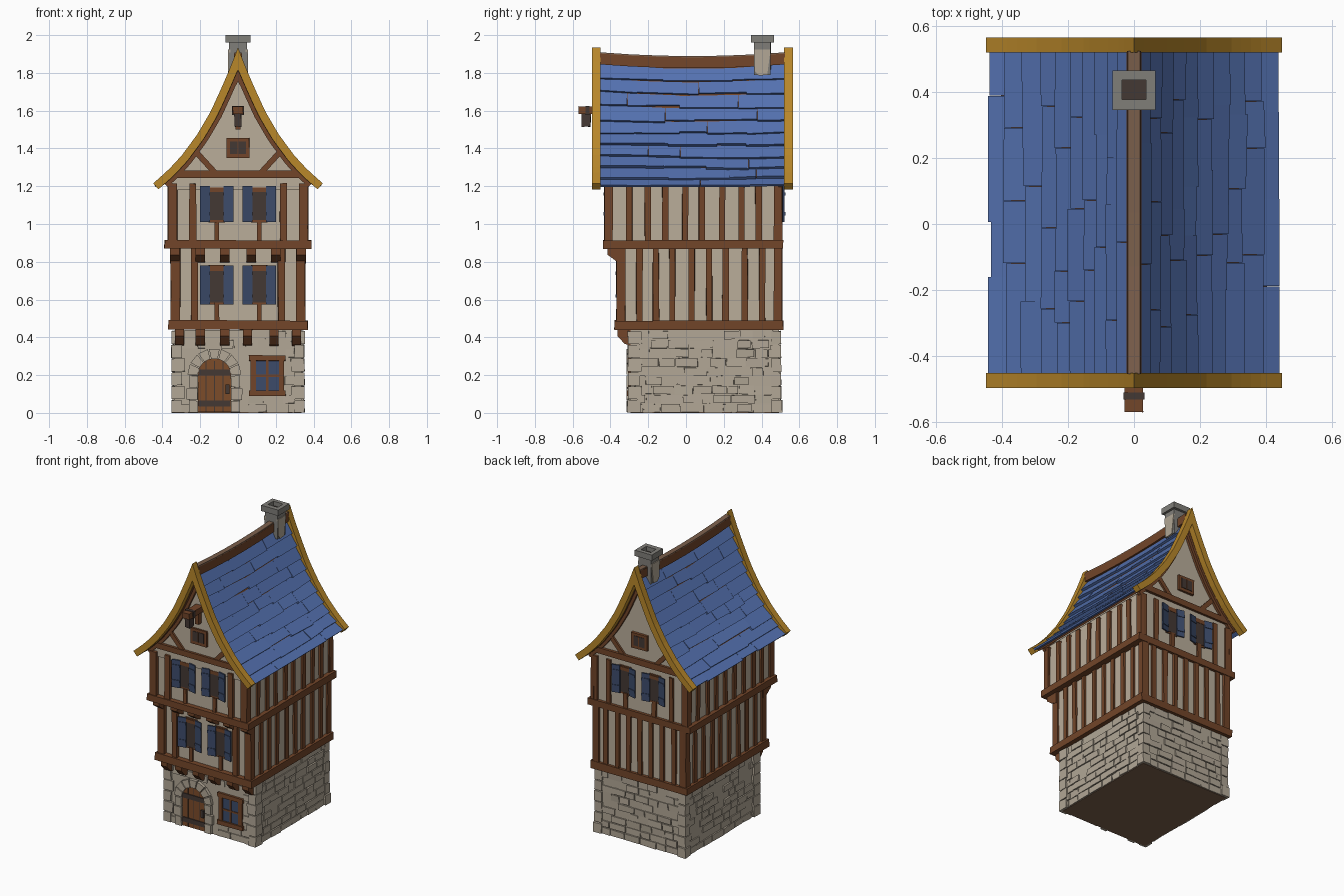
import bpy, bmesh, math, random
from mathutils import Vector

if "Cube" in bpy.data.objects:
    bpy.data.objects.remove(bpy.data.objects["Cube"])

rng = random.Random(7)


def mat(name, r, g, b):
    m = bpy.data.materials.new(name)
    lin = [((c / 255 + 0.055) / 1.055) ** 2.4 for c in (r, g, b)]
    m.diffuse_color = (*lin, 1)
    m.use_nodes = True
    m.node_tree.nodes["Principled BSDF"].inputs["Base Color"].default_value = m.diffuse_color
    return m


ROOF = mat("roof blue", 84, 113, 176)
SHUT = mat("shutter blue", 60, 75, 106)
GOLD = mat("gold trim", 184, 135, 42)
WOOD = mat("timber brown", 114, 69, 41)
DOOR = mat("door wood", 124, 76, 42)
PLAS = mat("plaster", 186, 173, 154)
STON = mat("stone", 178, 167, 150)
EARTH = mat("weathered wood", 124, 96, 76)
IRON = mat("dark iron", 68, 56, 52)
GREY = mat("chimney grey", 128, 126, 121)
parts = {}


def get(name, m):
    return parts.setdefault(name, (bmesh.new(), m))[0]


def hexa(name, m, p):
    """Solid from 8 corners: 4 of one end loop, then 4 of the other."""
    bm = get(name, m)
    v = [bm.verts.new(q) for q in p]
    for f in ((0, 1, 2, 3), (7, 6, 5, 4), (0, 4, 5, 1), (1, 5, 6, 2), (2, 6, 7, 3), (3, 7, 4, 0)):
        bm.faces.new([v[i] for i in f])


def box(name, m, x0, x1, y0, y1, z0, z1, j=0.0):
    p = [(x, y, z) for z in (z0, z1) for x, y in ((x0, y0), (x1, y0), (x1, y1), (x0, y1))]
    hexa(name, m, [[c + rng.uniform(-j, j) for c in q] for q in p])


def prism(name, m, pts, axis, a, b):
    """Extrude a 2D outline along an axis from a to b."""
    bm = get(name, m)

    def put(p, t):
        return {'x': (t, p[0], p[1]), 'y': (p[0], t, p[1]), 'z': (p[0], p[1], t)}[axis]
    r0 = [bm.verts.new(put(p, a)) for p in pts]
    r1 = [bm.verts.new(put(p, b)) for p in pts]
    n = len(pts)
    bm.faces.new(r0)
    bm.faces.new(r1[::-1])
    for i in range(n):
        bm.faces.new((r0[i], r1[i], r1[(i + 1) % n], r0[(i + 1) % n]))


def beam(name, m, a, b, w, y0, y1):
    """Straight timber between two points of an xz plane."""
    a, b = Vector(a), Vector(b)
    d = (b - a).normalized()
    n = Vector((-d.y, d.x)) * w / 2
    prism(name, m, [a + n, b + n, b - n, a - n], 'y', y0, y1)


# Curved roof profile, with an inward offset
PROF = [Vector(p) for p in ((0, 1.935), (.04, 1.83), (.09, 1.715), (.145, 1.595),
                            (.215, 1.475), (.30, 1.36), (.37, 1.285), (.449, 1.215))]
SEG = [(b - a).length for a, b in zip(PROF, PROF[1:])]


def roof_pt(s, d):
    t = s * sum(SEG)
    for i, l in enumerate(SEG):
        if t <= l or i == len(SEG) - 1:
            break
        t -= l
    u = (PROF[i + 1] - PROF[i]) / SEG[i]
    p = PROF[i] + u * t
    ahead, back = PROF[min(i + 2, 7)] - PROF[i], PROF[i + 1] - PROF[max(i - 1, 0)]
    k = t / SEG[i]
    g = (back.normalized() * (1 - k) + ahead.normalized() * k).normalized()
    return p + Vector((g.y, -g.x)) * d


def half_line(d, end=1.0):
    pts = [roof_pt(end * i / 20, d) for i in range(21)]
    return [Vector((0, 1.935 - d / .356))] + [p for p in pts if p.x > .012]


def band(name, m, d0, d1, y0, y1, end=1.0):
    out, inn = half_line(d0, end), half_line(d1, end)
    for s in (1, -1):
        prism(name, m, [(s * p.x, p.y) for p in out + inn[::-1]], 'y', y0, y1)


def sag(y, amount):
    return -amount * max(0, 1 - ((y - .035) / .49) ** 2)


# Ground floor: stone core, bricks on four sides, corner stones
box("stone_core", STON, -.337, .337, -.293, .492, .004, .44)
box("underside", EARTH, -.337, .337, -.293, .492, 0, .004)


def bricks(u0, u1, put, skip=()):
    for r in range(9):
        z0, z1 = r * .0485 + .003, (r + 1) * .0485 - .003
        u = u0 - rng.uniform(0, .05)
        while u < u1:
            e = u + rng.uniform(.06, .13)
            a, b = max(u, u0), min(e - .005, u1)
            hit = any(b > k[0] and a < k[1] and z1 > k[2] and z0 < k[3] for k in skip)
            if b - a > .012 and not hit and rng.random() > .05 + .045 * r:
                put(a, b, z0, z1, rng.uniform(.007, .012))
            u = e


for s in (-1, 1):
    bricks(-.26, .46, lambda a, b, c, d, t: box(
        "side_bricks", STON, s * .33, s * (.335 + t), a, b, c, d, .002))
bricks(-.3, .3, lambda a, b, c, d, t: box("back_bricks", STON, a, b, .485, .49 + t, c, d, .002))
bricks(-.3, .3, lambda a, b, c, d, t: box("front_bricks", STON, a, b, -.29 - t, -.285, c, d, .002),
       ((-.255, .005, 0, .33), (.07, .24, .1, .3)))
for s in (-1, 1):
    for i in range(6):
        w = .07 if i % 2 else .055
        z0, z1 = max(.002, i * .073), i * .073 + .068
        box("corner_stones", STON, s * .352, s * (.352 - w), -.308, -.27 + w / 2, z0, z1, .002)
        o = .006 if i == 0 else 0
        box("corner_stones", STON, s * (.346 + o), s * .29, .45, .503 + o, z0, z1, .002)

# Arched door with stone surround
DX, R, SP = -.125, .088, .2
arc = [(DX + R * math.cos(math.pi * i / 10), SP + R * math.sin(math.pi * i / 10)) for i in range(11)]
prism("door", DOOR, [(DX + R, .004)] + arc + [(DX - R, .004)], 'y', -.301, -.285)
for x in (-.17, -.125, -.08):
    box("door_grooves", IRON, x - .002, x + .002, -.303, -.3, .005, .275)
for z in (.05, .215):
    box("door_straps", IRON, DX - .085, DX + .085, -.307, -.3, z - .016, z + .016)
box("door_handle", IRON, -.066, -.045, -.315, -.3, .1, .15)
for i in range(7):
    a0, a1 = math.pi * (i + .06) / 7, math.pi * (i + .94) / 7
    prism("door_arch", STON, [(DX + r * math.cos(a), SP + r * math.sin(a)) for r, a in
                              ((R, a0), (.142, a0), (.142, a1), (R, a1))], 'y', -.314, -.285)
for s in (-1, 1):
    for i in range(3):
        box("door_jambs", STON, DX + s * R, DX + s * (.135 + .012 * (i % 2)), -.314, -.285,
            .003 + i * .066, .064 + i * .066, .002)

# Ground floor window
box("shop_glass", SHUT, .075, .235, -.3, -.285, .11, .285)
for x, w in ((.08, .014), (.155, .006), (.23, .014)):
    box("shop_frame", WOOD, x - w, x + w, -.306, -.285, .11, .285)
box("shop_frame", WOOD, .08, .23, -.304, -.285, .19, .202)
box("shop_frame", WOOD, .058, .252, -.31, -.285, .275, .305, .002)
box("shop_frame", WOOD, .058, .252, -.312, -.285, .09, .118, .002)

# Upper floors: plaster blocks, floor beams, jetty brackets
box("first_floor_wall", PLAS, -.343, .343, -.34, .495, .45, .88)
box("second_floor_wall", PLAS, -.358, .358, -.405, .495, .88, 1.2)
box("first_floor_beam", WOOD, -.368, .368, -.38, .515, .44, .49, .003)
box("second_floor_beam", WOOD, -.388, .388, -.44, .515, .87, .915, .003)
for y, zt, xs in ((-.295, .442, (-.31, -.2, -.07, .05, .19, .31)),
                  (-.34, .872, (-.335, -.2, -.07, .07, .2, .335))):
    h, d = (.09, .068) if zt < .5 else (.08, .075)
    for x in xs:
        prism("jetty_brackets", WOOD, [(y + .01, zt), (y - d, zt), (y - d, zt - .035),
                                       (y - .03, zt - h * .85), (y + .01, zt - h)], 'x', x - .024, x + .024)

# Wall studs on sides, back and front
for hw, yf, z0, z1, xf in ((.343, -.355, .485, .875, .23), (.358, -.42, .91, 1.215, .24)):
    for s in (-1, 1):
        for i in range(10):
            y = yf + .012 + (.475 - yf) * i / 9 + rng.uniform(-.008, .008) * (0 < i < 9)
            w = .022 if i in (0, 9) else .016
            box("side_studs", WOOD, s * (hw - .01), s * (hw + .012), y - w, y + w, z0, z1, .003)
        box("corner_posts", WOOD, s * (hw + .012), s * (hw - .036), yf - .014, yf + .03, z0, z1, .002)
        box("corner_posts", WOOD, s * (hw + .012), s * (hw - .036), .47, .51, z0, z1, .002)
        box("front_studs", WOOD, s * (xf - .018), s * (xf + .018), yf - .01, yf + .03, z0, z1, .003)
        box("front_studs", WOOD, s * .1, s * .125, yf, yf + .03, z0, z0 + .1, .002)
    for x in ((-.26, -.17, -.085, 0, .085, .17, .26) if yf > -.4 else (-.24, -.11, .11, .24)):
        top = z1 if yf > -.4 or abs(x) > .2 else 1.02
        box("back_studs", WOOD, x - .016, x + .016, .485, .508, z0, top, .003)


# Shuttered windows
def window(xc, z0, z1, y, s):
    box("window_frame", WOOD, xc - .044, xc + .044, y, y + s * .008, z0 - .012, z1 + .012)
    box("window_pane", IRON, xc - .036, xc + .036, y, y + s * .011, z0, z1)
    box("window_bar", WOOD, xc - .036, xc + .036, y, y + s * .013, z1 - .02, z1 + .004)
    for k in (-1, 1):
        a, b = (xc + k * .035, y + s * .008), (xc + k * .088, y + s * .02)
        prism("shutters", SHUT, [a, b, (b[0], b[1] + s * .009), (a[0], a[1] + s * .009)], 'z', z0 - .01, z1 + .01)
        for z in (z0 + .025, z1 - .04):
            prism("shutter_rails", SHUT, [a, b, (b[0], b[1] + s * .013), (a[0], a[1] + s * .013)], 'z', z, z + .018)


for x in (-.113, .113):
    window(x, .585, .77, -.34, -1)
    window(x, 1.02, 1.19, -.405, -1)
    window(x, 1.02, 1.19, .493, 1)

# Gables: attic wall, tie beam, braces, small window, rake trim
line = [p for p in half_line(.05) if p.x < .358]
prism("attic_wall", PLAS, [(.358, 1.18)] + [(p.x, p.y) for p in line[::-1]] +
      [(-p.x, p.y) for p in line[1:]] + [(-.358, 1.18)], 'y', -.415, .495)
for y, s in ((-.415, -1), (.495, 1)):
    def at(t):
        return sorted((y - s * .005, y + s * t))
    box("gable_tie_beam", WOOD, -.335, .335, *at(.019), 1.243, 1.283, .002)
    for k in (-1, 1):
        beam("gable_braces", WOOD, (k * .235, 1.395), (k * .125, 1.275), .03, *at(.013))
    box("gable_window_frame", WOOD, -.06, .06, *at(.016), 1.35, 1.455, .002)
    box("gable_window_pane", IRON, -.042, .042, *at(.019), 1.37, 1.437)
    box("gable_window_bars", WOOD, -.003, .003, *at(.022), 1.37, 1.437)
    band("gable_rake_trim", WOOD, .04, .064, *at(.016), .95)

# Roof: deck, overlapping shingle rows, ridge, gold barge boards
band("roof_deck", WOOD, .03, .044, -.455, .525, .96)
ROWS = 10
for k in (-1, 1):
    for r in range(ROWS):
        s0, s1 = .095 + .905 * r / ROWS, .095 + .905 * (r + 1) / ROWS
        y = -.455
        while y < .525:
            e = min(y + rng.uniform(.14, .4), .525)
            e = .525 if .525 - e < .08 else e
            end = min(s1 + rng.uniform(.004, .026), .99 + .012 * rng.random())
            lift = rng.uniform(.008, .014)
            inner = .024 if r == ROWS - 1 else .036
            loops = []
            for yy in (y, e - .001):
                tilt = rng.uniform(-.006, .006) if r < ROWS - 1 else 0
                q = [roof_pt(s0, .03), roof_pt(end + tilt, lift), roof_pt(end + tilt, inner), roof_pt(s0, .042)]
                loops += [(k * max(p.x, 0), yy, p.y + sag(yy, .012 * (1 - s0))) for p in q]
            hexa("roof_shingles", ROOF, loops)
            y = e
for i in range(6):
    ys = [-.455 + .98 * (i + j) / 6 for j in (0, 1)]
    for name, m, w0, w1, z0, z1 in (("ridge_beam", WOOD, .022, .02, 1.845, 1.902),
                                    ("ridge_cap", EARTH, .02, .018, 1.9, 1.909)):
        hexa(name, m, [(x, y, z + sag(y, .02)) for y in ys for x, z in
                       ((-w0, z0), (w0, z0), (w1, z1), (-w1, z1))])
band("barge_boards", GOLD, 0, .042, -.497, -.452)
band("barge_boards", GOLD, 0, .042, .52, .566)

# Chimney with stone sides and an open cap
box("chimney_shaft", GREY, -.048, .048, .36, .448, 1.79, 1.965, .002)
for s in (-1, 1):
    prism("chimney_side_stones", STON, [(.36, 1.925), (.365, 1.81), (.385, 1.785), (.43, 1.79), (.448, 1.925)],
          'x', s * .04, s * .053)
for x0, x1, y0, y1 in ((-.065, -.037, .345, .465), (.037, .065, .345, .465),
                       (-.037, .037, .345, .378), (-.037, .037, .437, .465)):
    box("chimney_cap", GREY, x0, x1, y0, y1, 1.96, 2.0)
box("chimney_flue", IRON, -.037, .037, .378, .437, 1.955, 1.97)

# Hoist beam on the front gable
box("hoist_beam", WOOD, -.028, .028, -.57, -.41, 1.583, 1.622, .002)
box("hoist_band", IRON, -.032, .032, -.532, -.51, 1.578, 1.626)
box("hoist_block", IRON, -.018, .018, -.552, -.505, 1.515, 1.585, .003)
box("hoist_brace", WOOD, -.014, .014, -.45, -.41, 1.5, 1.585)

# Turn every collected part into an object
for name, (bm, m) in parts.items():
    bmesh.ops.recalc_face_normals(bm, faces=bm.faces)
    bmesh.ops.triangulate(bm, faces=[f for f in bm.faces if len(f.verts) > 4])
    me = bpy.data.meshes.new(name)
    bm.to_mesh(me)
    bm.free()
    me.materials.append(m)
    bpy.context.collection.objects.link(bpy.data.objects.new(name, me))
